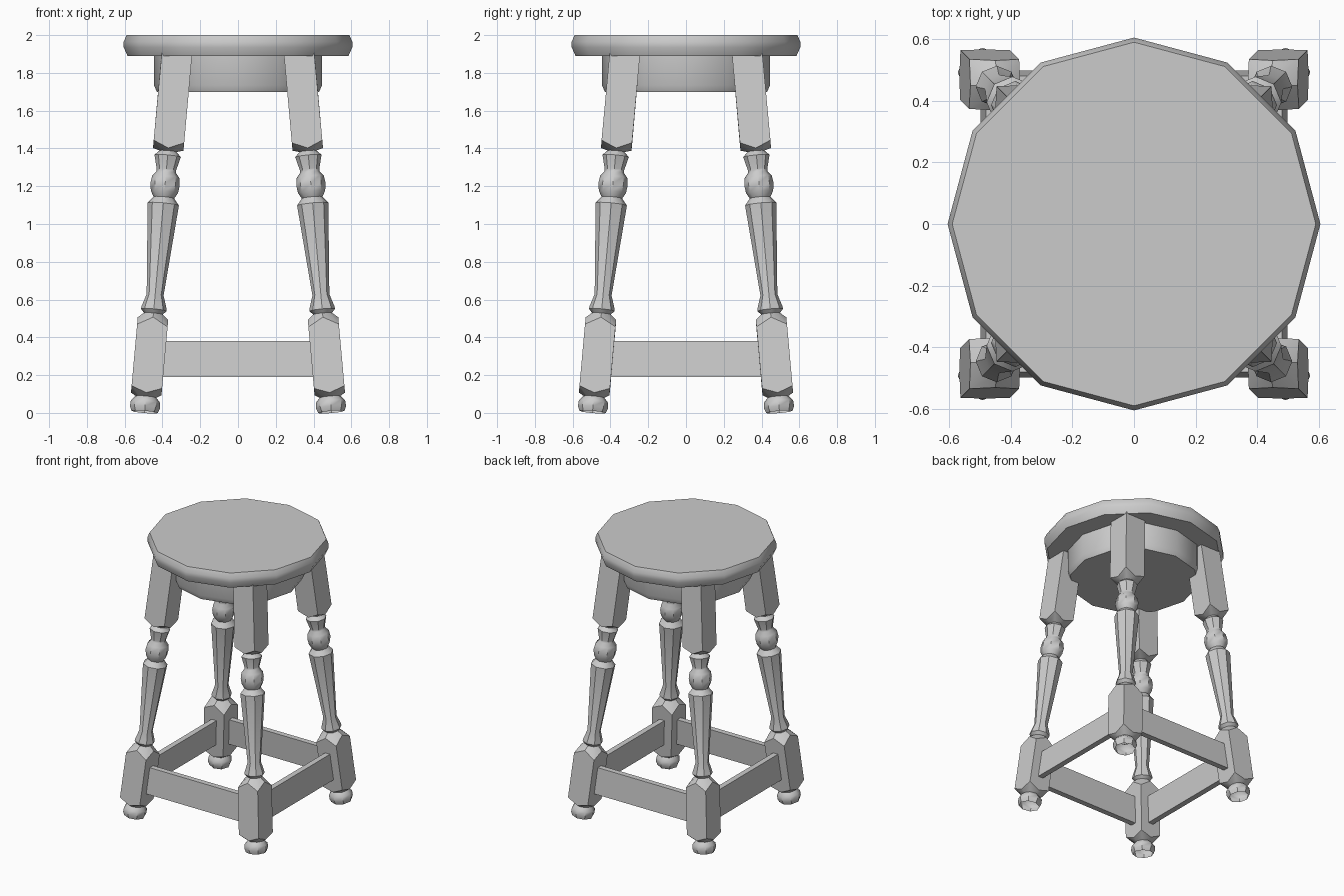
import bpy, bmesh, math
from mathutils import Vector, Matrix

cube = bpy.data.objects.get("Cube")
if cube:
    bpy.data.objects.remove(cube, do_unlink=True)

# One painted-wood colour
GREY = (0.6, 0.6, 0.6, 1)
paint = bpy.data.materials.new("plain grey wood")
paint.use_nodes = True
paint.diffuse_color = GREY
paint.node_tree.nodes["Principled BSDF"].inputs["Base Color"].default_value = GREY


def finish(name, bm, angle=40):
    bmesh.ops.recalc_face_normals(bm, faces=bm.faces)
    mesh = bpy.data.meshes.new(name)
    bm.to_mesh(mesh)
    bm.free()
    mesh.materials.append(paint)
    obj = bpy.data.objects.new(name, mesh)
    bpy.context.collection.objects.link(obj)
    bpy.ops.object.select_all(action="DESELECT")
    obj.select_set(True)
    bpy.context.view_layer.objects.active = obj
    bpy.ops.object.shade_smooth_by_angle(angle=math.radians(angle))
    return obj


def loft(bm, rings):
    """Skin a stack of equal-length rings of points."""
    loops = [[bm.verts.new(p) for p in ring] for ring in rings]
    n = len(loops[0])
    for a, b in zip(loops, loops[1:]):
        for i in range(n):
            j = (i + 1) % n
            bm.faces.new((a[i], a[j], b[j], b[i]))
    return loops


def circle(r, z, n):
    return [Vector((r * math.cos(math.tau * i / n), r * math.sin(math.tau * i / n), z))
            for i in range(n)]


def square(h, z_mid, z_corner):
    """Eight points: face middles alternate with corners."""
    ring = circle(h, z_mid, 8)
    for p in ring[1::2]:
        p.x, p.y, p.z = math.copysign(h, p.x), math.copysign(h, p.y), z_corner
    return ring


def disc(name, profile):
    bm = bmesh.new()
    loops = loft(bm, [circle(r, z, 12) for r, z in profile])
    bm.faces.new(loops[0])
    bm.faces.new(loops[-1])
    return finish(name, bm)


# Twelve-sided seat and the drum beneath it
disc("seat", [(0.585, 1.89), (0.605, 1.935), (0.605, 1.965), (0.59, 2.0)])
disc("seat_drum", [(0.43, 1.7), (0.445, 1.735), (0.445, 1.9)])

# Splayed turned legs: axis runs from the foot inward to the seat
FOOT, SLOPE = 0.495, 0.09
TURNING = [(0.05, 0.525), (0.068, 0.545), (0.066, 0.56), (0.045, 0.625),
           (0.083, 1.105), (0.055, 1.14), (0.072, 1.17), (0.078, 1.21), (0.072, 1.25),
           (0.052, 1.275), (0.052, 1.29), (0.07, 1.36), (0.045, 1.385)]


def leg(name, sx, sy):
    rings = [circle(0.07, 0.005, 8), circle(0.08, 0.03, 8), circle(0.078, 0.06, 8), circle(0.055, 0.085, 8),
             square(0.081, 0.1, 0.13), square(0.081, 0.5, 0.455)]
    rings += [circle(r, z, 8) for r, z in TURNING]
    rings += [square(0.081, 1.395, 1.43), square(0.081, 1.91, 1.91)]
    axis = Vector((-SLOPE * sx, -SLOPE * sy, 1))
    tilt = Matrix.Rotation(-sx * math.atan(SLOPE), 4, "Y") @ Matrix.Rotation(sy * math.atan(SLOPE), 4, "X")
    base = Vector((FOOT * sx, FOOT * sy, 0))
    placed = [[base + axis * (sum(p.z for p in ring) / 8)
               + tilt @ Vector((p.x, p.y, p.z - sum(q.z for q in ring) / 8)) for p in ring]
              for ring in rings]
    # Level the top so that it tucks inside the seat
    for p in placed[-1]:
        p.z = 1.91
    bm = bmesh.new()
    loops = loft(bm, placed)
    bm.faces.new(loops[-1])
    return finish(name, bm)


for sx, side in ((1, "left"), (-1, "right")):
    for sy, end in ((-1, "front"), (1, "back")):
        leg(f"{end}_{side}_leg", sx, sy)

# Four flat rails leaning with the legs
for i, name in enumerate(("right", "front", "left", "back")):
    bm = bmesh.new()
    bmesh.ops.create_cube(bm, size=1)
    spin = Matrix.Rotation(math.pi + i * math.pi / 2, 4, "Z")
    for v in bm.verts:
        z = 0.285 + v.co.z * 0.19
        out = FOOT - SLOPE * z
        v.co = spin @ Vector((out + v.co.x * 0.04, v.co.y * 2 * out, z))
    finish(name + "_rail", bm)
